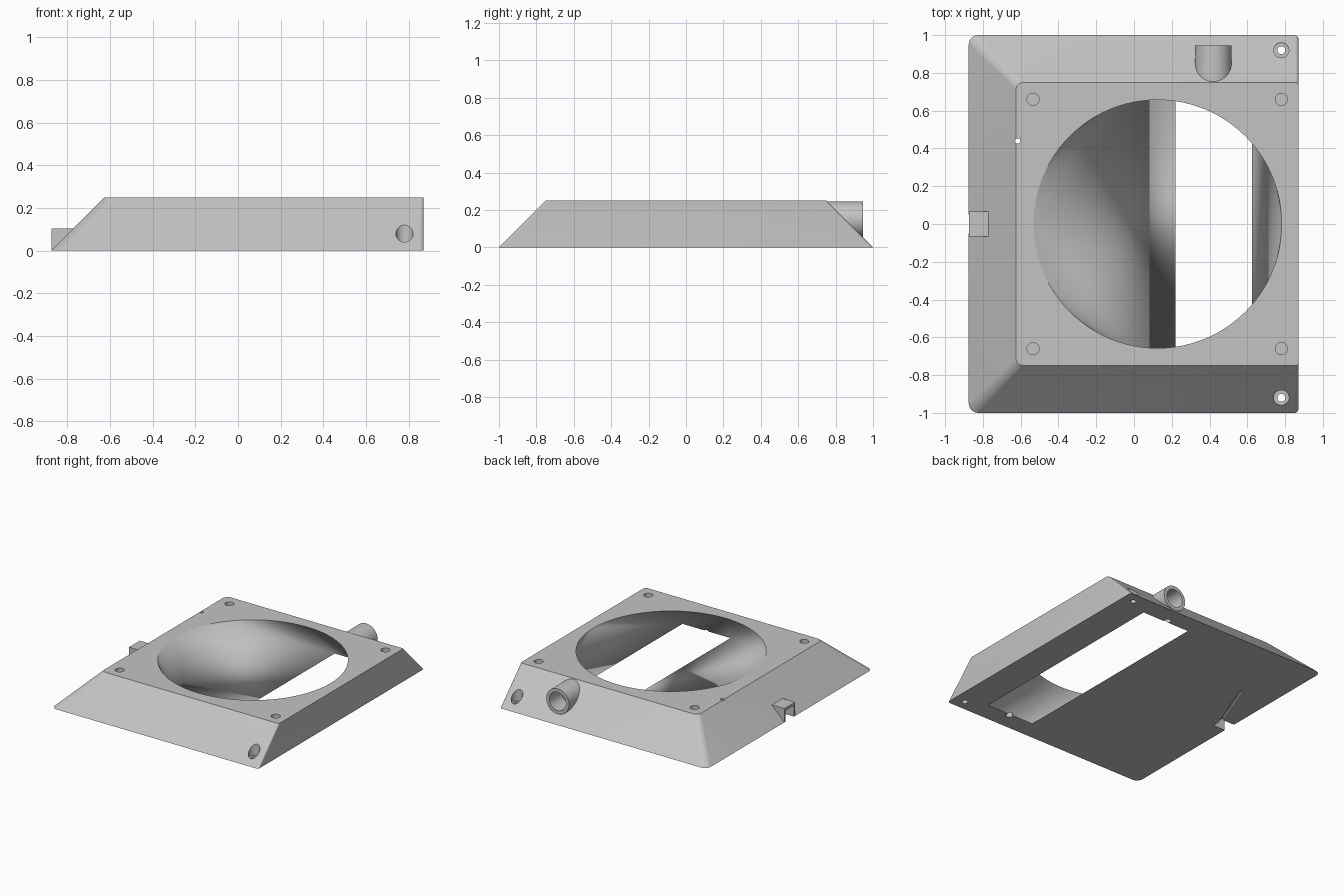
import bpy, bmesh, math
from mathutils import Vector, Matrix

cube = bpy.data.objects.get("Cube")
if cube:
    bpy.data.objects.remove(cube, do_unlink=True)

grey = bpy.data.materials.new("light grey plastic")
grey.use_nodes = True
grey.diffuse_color = (0.55, 0.55, 0.55, 1)
grey.node_tree.nodes["Principled BSDF"].inputs["Base Color"].default_value = (0.55, 0.55, 0.55, 1)

H = 0.25  # body height


def make(name, bm):
    bmesh.ops.recalc_face_normals(bm, faces=bm.faces)
    mesh = bpy.data.meshes.new(name)
    bm.to_mesh(mesh)
    bm.free()
    obj = bpy.data.objects.new(name, mesh)
    bpy.context.collection.objects.link(obj)
    mesh.materials.append(grey)
    return obj


def rod(name, start, end, radius, segments=40):
    a, b = Vector(start), Vector(end)
    turn = (b - a).to_track_quat('Z', 'Y').to_matrix().to_4x4()
    bm = bmesh.new()
    bmesh.ops.create_cone(bm, cap_ends=True, segments=segments, radius1=radius, radius2=radius,
                          depth=(b - a).length, matrix=Matrix.Translation((a + b) / 2) @ turn)
    return make(name, bm)


def box(name, low, high):
    low, high = Vector(low), Vector(high)
    bm = bmesh.new()
    bmesh.ops.create_cube(bm, size=1, matrix=Matrix.Translation((low + high) / 2)
                          @ Matrix.Diagonal((*(high - low), 1)))
    return make(name, bm)


def rounded_outline(x0, x1, y, left_r, right_r, steps=8):
    """Rectangle outline with separate corner radii on its two sides."""
    points = []
    corners = [(x1, y, right_r, 0), (x0, y, left_r, 1), (x0, -y, left_r, 2), (x1, -y, right_r, 3)]
    for cx, cy, r, quarter in corners:
        mx = cx - math.copysign(r, cx)
        my = cy - math.copysign(r, cy)
        for i in range(steps + 1):
            t = (quarter + i / steps) * math.pi / 2
            points.append((mx + r * math.cos(t), my + r * math.sin(t)))
    return points


def combine(target, tool, operation):
    mod = target.modifiers.new(operation.lower(), 'BOOLEAN')
    mod.operation, mod.solver, mod.object = operation, 'EXACT', tool
    bpy.context.view_layer.objects.active = target
    bpy.ops.object.modifier_apply(modifier=mod.name)
    bpy.data.objects.remove(tool, do_unlink=True)


# Body: sloped on three sides, upright on the fourth
bm = bmesh.new()
lower = [bm.verts.new((x, y, 0)) for x, y in rounded_outline(-0.875, 0.87, 1, 0.05, 0.02)]
upper = [bm.verts.new((x, y, H)) for x, y in rounded_outline(-0.625, 0.87, 0.75, 0.04, 0.015)]
bm.faces.new(lower)
bm.faces.new(upper)
for i in range(len(lower)):
    j = (i + 1) % len(lower)
    bm.faces.new((lower[i], lower[j], upper[j], upper[i]))
body = make("duct_body", bm)

# Hose pipe on the back slope and cable housing on the side slope
combine(body, rod("hose_pipe", (0.42, 0.72, 0.15), (0.42, 0.945, 0.15), 0.096, 48), 'UNION')
combine(body, box("cable_housing", (-0.874, -0.065, 0.002), (-0.7, 0.065, 0.105)), 'UNION')

# Duct: blends the round opening on top into the slot underneath
bm = bmesh.new()
for i in range(96):
    t = 2 * math.pi * i / 96
    bm.verts.new((0.125 + 0.657 * math.cos(t), 0.657 * math.sin(t), H))
for x in (0.22, 0.625):
    for y in (-0.85, 0.85):
        bm.verts.new((x, y, 0))
bmesh.ops.convex_hull(bm, input=bm.verts)
for level, shift in ((H, 0.02), (0, -0.02)):
    cap = [f for f in bm.faces if all(abs(v.co.z - level) < 0.001 for v in f.verts)]
    new = bmesh.ops.extrude_face_region(bm, geom=cap)["geom"]
    bmesh.ops.translate(bm, vec=(0, 0, shift),
                        verts=[v for v in new if isinstance(v, bmesh.types.BMVert)])
    bmesh.ops.delete(bm, geom=[f for f in cap if f.is_valid], context='FACES_ONLY')
combine(body, make("duct_cutter", bm), 'DIFFERENCE')

# Bores and holes
cutters = [
    rod("pipe_bore", (0.42, 0.8, 0.15), (0.42, 1, 0.15), 0.07),
    box("cable_cavity", (-0.95, -0.05, -0.02), (-0.77, 0.05, 0.085)),
    rod("cable_hole", (-0.615, 0.44, -0.05), (-0.615, 0.44, 0.3), 0.014, 24),
    rod("cable_groove", (-0.615, 0.44, 0), (-0.785, 0, 0), 0.012, 16),
]
for side in (-1, 1):
    for x in (-0.535, 0.78):
        cutters.append(rod("top_screw_hole", (x, side * 0.66, 0.13), (x, side * 0.66, 0.3), 0.032))
    cutters.append(rod("screw_recess", (0.78, side * 0.92, 0.03), (0.78, side * 0.92, 0.3), 0.04))
    cutters.append(rod("screw_hole", (0.78, side * 0.92, -0.05), (0.78, side * 0.92, 0.1), 0.021))
    cutters.append(rod("slot_end_hole", (0.42, side * 0.865, -0.05), (0.42, side * 0.865, 0.05), 0.025))
for cutter in cutters:
    combine(body, cutter, 'DIFFERENCE')

# Smooth the curved walls, keep the edges crisp
bpy.ops.object.select_all(action='DESELECT')
body.select_set(True)
bpy.context.view_layer.objects.active = body
bpy.ops.object.shade_smooth_by_angle(angle=math.radians(16))
